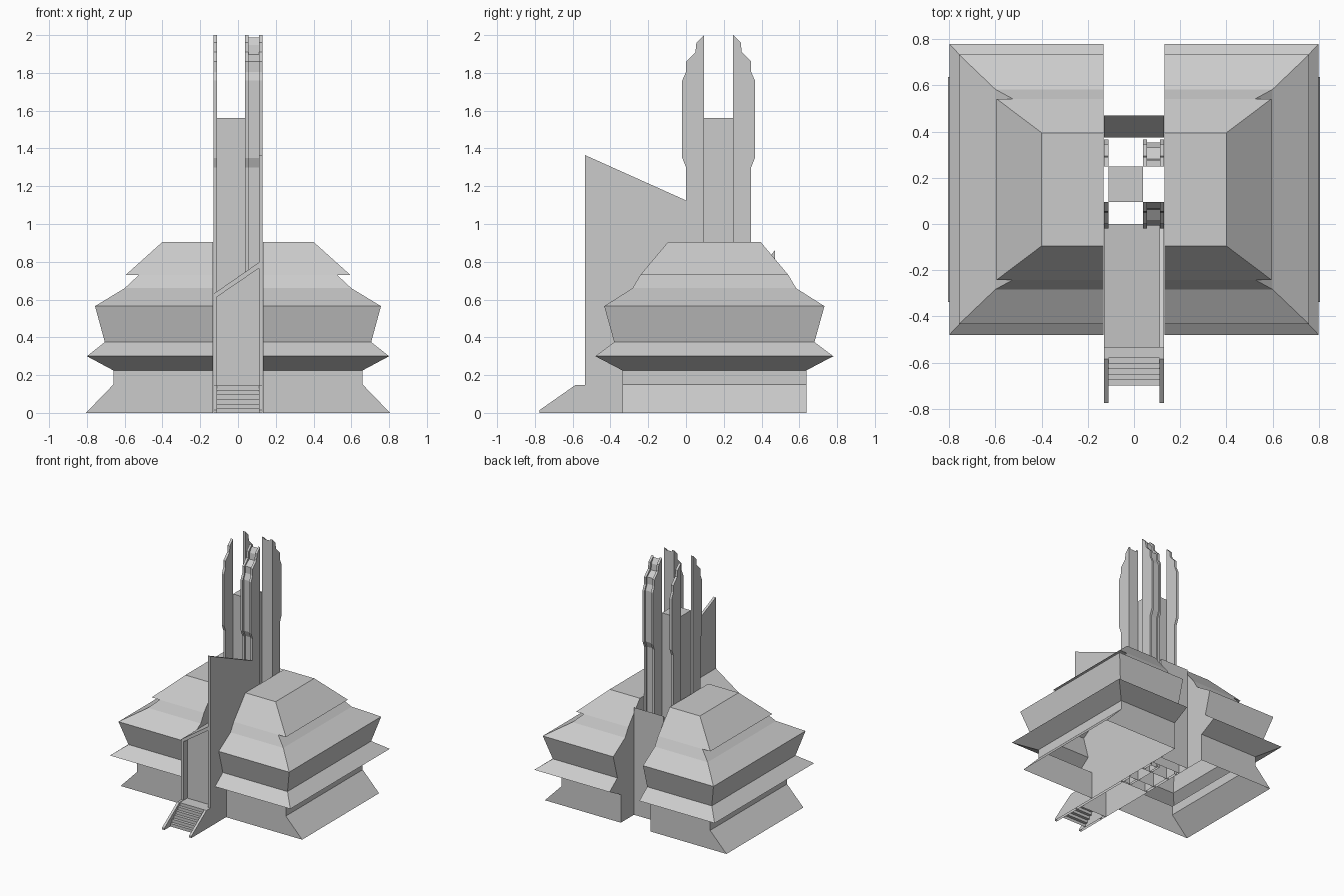
import bpy, bmesh

if "Cube" in bpy.data.objects:
    bpy.data.objects.remove(bpy.data.objects["Cube"])

CY = 0.15    # centre of the tiered body in y
TY = 0.1725  # centre of the tower cluster in y


def finish(name, bm):
    """Open the underside, tidy normals and link the object."""
    bmesh.ops.recalc_face_normals(bm, faces=bm.faces[:])
    under = [f for f in bm.faces if all(v.co.z < 1e-4 for v in f.verts)]
    bmesh.ops.delete(bm, geom=under, context='FACES_ONLY')
    me = bpy.data.meshes.new(name)
    bm.to_mesh(me)
    bm.free()
    ob = bpy.data.objects.new(name, me)
    bpy.context.collection.objects.link(ob)
    return ob


def prism(name, profile, axis, a, b):
    """Extrude a profile: (y, z) points along x, or (x, z) points along y."""
    bm = bmesh.new()

    def ring(t):
        return [bm.verts.new((t, p, z) if axis == 'x' else (p, t, z)) for p, z in profile]
    lo, hi = ring(a), ring(b)
    n = len(profile)
    bm.faces.new(lo)
    bm.faces.new(hi)
    for i in range(n):
        j = (i + 1) % n
        bm.faces.new((lo[i], lo[j], hi[j], hi[i]))
    return finish(name, bm)


def rect(p0, p1, z0, z1):
    return [(p0, z0), (p1, z0), (p1, z1), (p0, z1)]


# Tiered body halves: (height, outer x, half depth)
TIERS = [(0, .805, .487), (.15, .66, .487), (.225, .66, .487), (.30, .80, .63),
         (.375, .705, .53), (.565, .757, .583), (.66, .60, .433), (.73, .525, .392),
         (.73, .595, .392), (.905, .40, .245)]
for side, label in ((1, 'right'), (-1, 'left')):
    bm = bmesh.new()
    rings = [[bm.verts.new((side * x, CY + y, z))
              for x, y in ((.132, -h), (w, -h), (w, h), (.132, h))] for z, w, h in TIERS]
    for r0, r1 in zip(rings, rings[1:]):
        for i in range(4):
            j = (i + 1) % 4
            bm.faces.new((r0[i], r0[j], r1[j], r1[i]))
    bm.faces.new(rings[-1])
    finish('tiered_body_' + label, bm)

# Tower pillars: stepped profile in (y, z), mirrored front to back
OUTER = [(0, 0), (0, 1.30), (-.02, 1.35), (-.02, 1.76), (0, 1.805), (0, 1.86),
         (.05, 1.91), (.055, 1.96), (.095, 2.0)]


def pillar(name, flip, x0, x1, inset=0):
    pts = [(y + inset, z - inset * (z > 1.9)) for y, z in OUTER] + [(.095, 0)]
    pts[-2] = (.095, 2.0 - inset)
    if flip:
        pts = [(2 * TY - y, z) for y, z in pts]
    prism(name, pts, 'x', x0, x1)


for flip, label in ((False, 'front'), (True, 'back')):
    pillar('thin_pillar_' + label, flip, -.13, -.11)
    pillar('wide_pillar_inner_rib_' + label, flip, .038, .056)
    pillar('wide_pillar_panel_' + label, flip, .056, .112, .013)
    pillar('wide_pillar_outer_rib_' + label, flip, .112, .13)

# Tower core between the pillars
prism('tower_core', rect(.095, .25, 0, 1.56), 'x', -.11, .038)

# Back panel closing the channel
prism('back_panel', [(.375, 0), (.47, 0), (.47, .86), (.375, .74)], 'x', -.13, .13)

# Entrance: tall side fin, slanted block and door frame
prism('entrance_fin', [(-.535, 0), (0, 0), (0, 1.125), (-.535, 1.365)], 'x', .11, .13)
prism('entrance_block', [(-.13, 0), (.11, 0), (.11, .796), (-.13, .63)], 'y', -.485, 0)
prism('door_frame', [(-.13, 0), (-.13, .63), (.11, .796), (.11, .765), (-.11, .615), (-.11, 0)],
      'y', -.535, -.485)

# Stairs with landing
STEPS = 6
stair = [(-.485, 0), (-.485, .145)]
for i in range(STEPS, 0, -1):
    y = -.70 + (i - 1) * .12 / (STEPS - 1)
    stair += [(y, .145 * i / STEPS), (y, .145 * (i - 1) / STEPS)]
prism('stairs', stair, 'x', -.11, .11)

# Stair side walls
RAIL = [(-.775, 0), (-.775, .015), (-.585, .148), (-.535, .148), (-.535, 0)]
for side, label in ((1, 'right'), (-1, 'left')):
    prism('stair_wall_' + label, RAIL, 'x', side * .11, side * .13)
